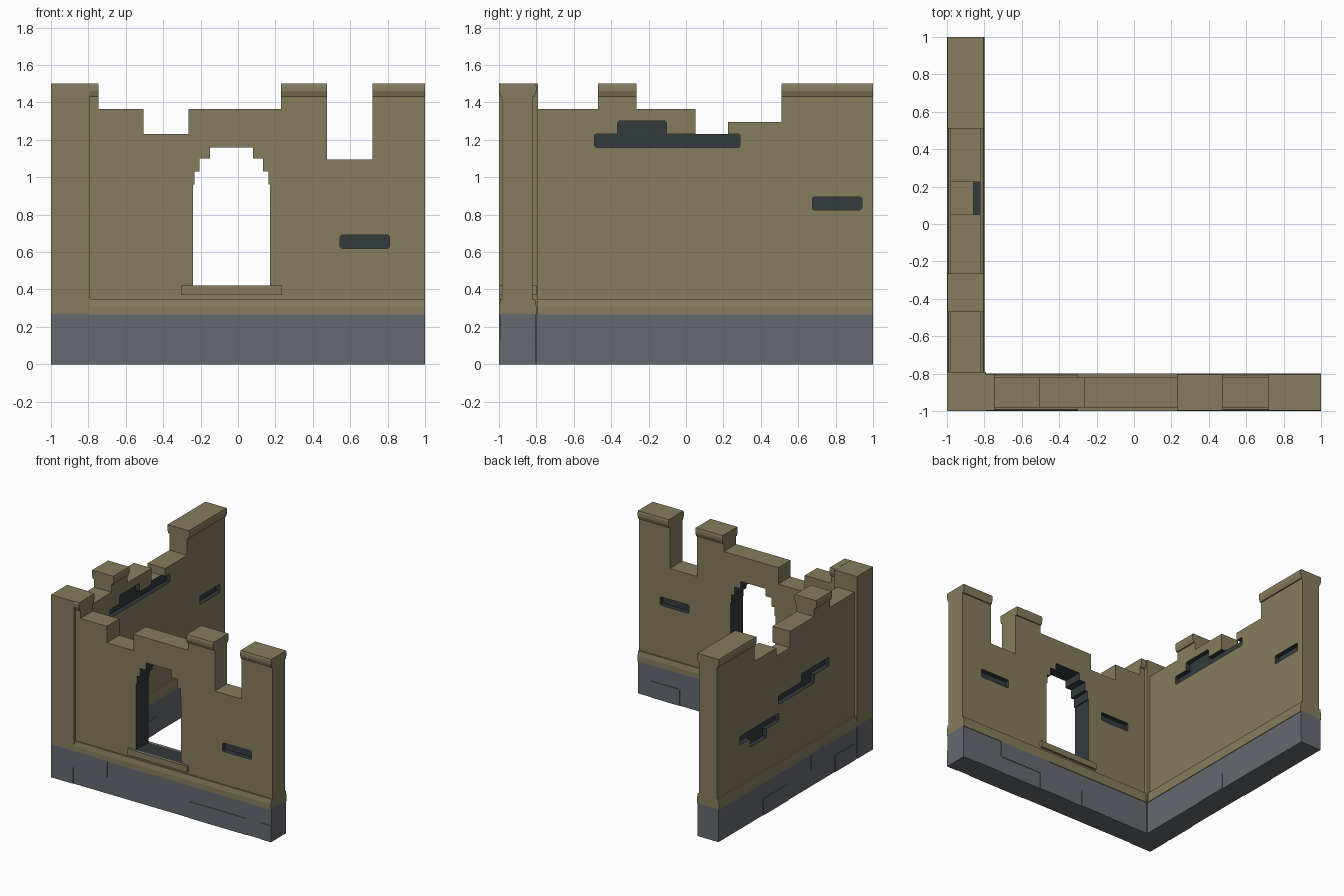
import bpy, bmesh

cube = bpy.data.objects.get("Cube")
if cube:
    bpy.data.objects.remove(cube, do_unlink=True)


def material(name, rgb):
    m = bpy.data.materials.new(name)
    m.use_nodes = True
    m.diffuse_color = (*rgb, 1)
    m.node_tree.nodes["Principled BSDF"].inputs["Base Color"].default_value = (*rgb, 1)
    return m


TAN = material("tan plaster", (0.238, 0.205, 0.112))
GREY = material("grey stone", (0.13, 0.144, 0.162))
DARK = material("dark recess", (0.033, 0.044, 0.047))


# Walls share local axes: u along the wall, v across it (negative is outside), z up
def front(u, v, z):
    return (u, v - 0.9, z)


def side(u, v, z):
    return (v - 0.9, u, z)


def prism(name, ring, offset, mat):
    """Closed solid from a ring of points pushed along an offset."""
    bm = bmesh.new()
    a = [bm.verts.new(p) for p in ring]
    b = [bm.verts.new([c + d for c, d in zip(p, offset)]) for p in ring]
    bm.faces.new(a)
    bm.faces.new(b)
    for i in range(len(a)):
        j = (i + 1) % len(a)
        bm.faces.new((a[i], a[j], b[j], b[i]))
    bmesh.ops.recalc_face_normals(bm, faces=bm.faces)
    me = bpy.data.meshes.new(name)
    bm.to_mesh(me)
    bm.free()
    me.materials.append(mat)
    ob = bpy.data.objects.new(name, me)
    bpy.context.collection.objects.link(ob)
    return ob


def slab(name, axes, outline, v0, v1, mat):
    """Elevation outline (u, z) extruded through the wall."""
    d = [q - p for p, q in zip(axes(0, v0, 0), axes(0, v1, 0))]
    return prism(name, [axes(u, v0, z) for u, z in outline], d, mat)


def moulding(name, axes, section, u0, u1, mat):
    """Cross-section (half width, z), mirrored in v, run along the wall."""
    ring = [(v, z) for v, z in section] + [(-v, z) for v, z in reversed(section)]
    d = [q - p for p, q in zip(axes(u0, 0, 0), axes(u1, 0, 0))]
    return prism(name, [axes(u0, v, z) for v, z in ring], d, mat)


def rect(u0, u1, z0, z1):
    return [(u0, z0), (u1, z0), (u1, z1), (u0, z1)]


def chamfered(u0, u1, z0, z1, c=0.008):
    return [(u0 + c, z0), (u1 - c, z0), (u1, z0 + c), (u1, z1 - c),
            (u1 - c, z1), (u0 + c, z1), (u0, z1 - c), (u0, z0 + c)]


def carve(target, cutter):
    mod = target.modifiers.new("carve", "BOOLEAN")
    mod.operation = "DIFFERENCE"
    mod.solver = "EXACT"
    mod.material_mode = "TRANSFER"
    mod.object = cutter
    bpy.context.view_layer.objects.active = target
    bpy.ops.object.modifier_apply(modifier=mod.name)
    bpy.data.objects.remove(cutter, do_unlink=True)


HALF, PANEL, TOP = 0.1, 0.08, 1.5
START = -0.8


def build_wall(label, axes, steps):
    """Stone base, plinth, ruined panel and merlon caps; steps are (end, height)."""
    moulding(label + "_base", axes, [(0.095, 0), (0.095, 0.27)], START, 1, GREY)
    moulding(label + "_plinth", axes,
             [(HALF, 0.265), (HALF, 0.31), (0.093, 0.35), (PANEL, 0.35)], START, 1, TAN)
    outline, u = [(START, 0.34)], START
    for end, height in steps:
        outline += [(u, height), (end, height)]
        if height == TOP:
            moulding(label + "_merlon_cap", axes,
                     [(PANEL, 1.43), (0.09, 1.43), (HALF, 1.46), (HALF, 1.485), (0.096, TOP + 0.001)],
                     u, end, TAN)
        u = end
    outline.append((1, 0.34))
    return slab(label + "_panel", axes, outline, -PANEL, PANEL, TAN)


front_wall = build_wall("front_wall", front, [
    (-0.745, TOP), (-0.505, 1.365), (-0.265, 1.23), (0.23, 1.365),
    (0.475, TOP), (0.72, 1.095), (1, TOP)])
side_wall = build_wall("side_wall", side, [
    (-0.47, 1.365), (-0.265, TOP), (0.05, 1.365), (0.225, 1.23), (0.51, 1.295), (1, TOP)])

# Corner post
prism("corner_post", [(-1, -1, 0.27), (-0.79, -1, 0.27), (-0.79, -0.79, 0.27), (-1, -0.79, 0.27)],
      (0, 0, TOP - 0.27), TAN)
prism("corner_post_base", [(-1, -1, 0), (-0.8, -1, 0), (-0.8, -0.8, 0), (-1, -0.8, 0)],
      (0, 0, 0.27), GREY)

# Stepped arch doorway with dark reveal
left = [(-0.24, 0.42), (-0.24, 0.96), (-0.232, 0.96), (-0.232, 1.03), (-0.205, 1.03),
        (-0.205, 1.1), (-0.15, 1.1), (-0.15, 1.16)]
arch = left + [(-0.07 - u, z) for u, z in reversed(left)]
carve(front_wall, slab("door_cutter", front, arch, -0.2, 0.2, DARK))

# Door sill on both faces
for name, v0, v1 in (("outer", -HALF, -PANEL), ("inner", PANEL, HALF)):
    slab(name + "_door_sill", front, rect(-0.305, 0.235, 0.37, 0.42), v0, v1, TAN)

# Missing brick slots: wall, axes, face (-1 outside, 1 inside), extents
slots = [
    (front_wall, front, -1, (0.545, 0.81, 0.62, 0.69)),
    (front_wall, front, 1, (0.545, 0.81, 0.77, 0.84)),
    (front_wall, front, 1, (-0.63, -0.37, 0.83, 0.9)),
    (side_wall, side, 1, (0.675, 0.94, 0.825, 0.895)),
    (side_wall, side, 1, (-0.49, 0.29, 1.16, 1.231)),
    (side_wall, side, 1, (-0.365, -0.105, 1.225, 1.3)),
    (side_wall, side, -1, (-0.27, 0.2, 0.82, 0.892)),
    (side_wall, side, -1, (-0.46, -0.1, 0.888, 0.96)),
    (side_wall, side, -1, (0.19, 0.7, 0.68, 0.75)),
    (side_wall, side, -1, (0.355, 0.57, 0.61, 0.685)),
]
for wall, axes, face, box in slots:
    carve(wall, slab("slot_cutter", axes, chamfered(*box), face * 0.042, face * 0.15, DARK))

# Raised foundation stones in two courses: start, end, course
stones = [
    (front, -1, [(-0.8, -0.49, 1), (-0.24, 0.235, 1), (0.25, 0.78, 0), (0.9, 1, 0)]),
    (front, 1, [(0.16, 0.63, 1), (0.62, 0.88, 0), (-0.05, 0.25, 0), (-0.39, -0.16, 0)]),
    (side, -1, [(0.1, 0.42, 0), (-0.45, -0.2, 1), (-0.77, -0.51, 0)]),
    (side, 1, [(-0.2, 0.08, 0)]),
]
for axes, face, row in stones:
    for u0, u1, course in row:
        z = course * 0.135
        slab("foundation_stone", axes, rect(u0, u1, z, z + 0.135), face * 0.09, face * HALF, GREY)
